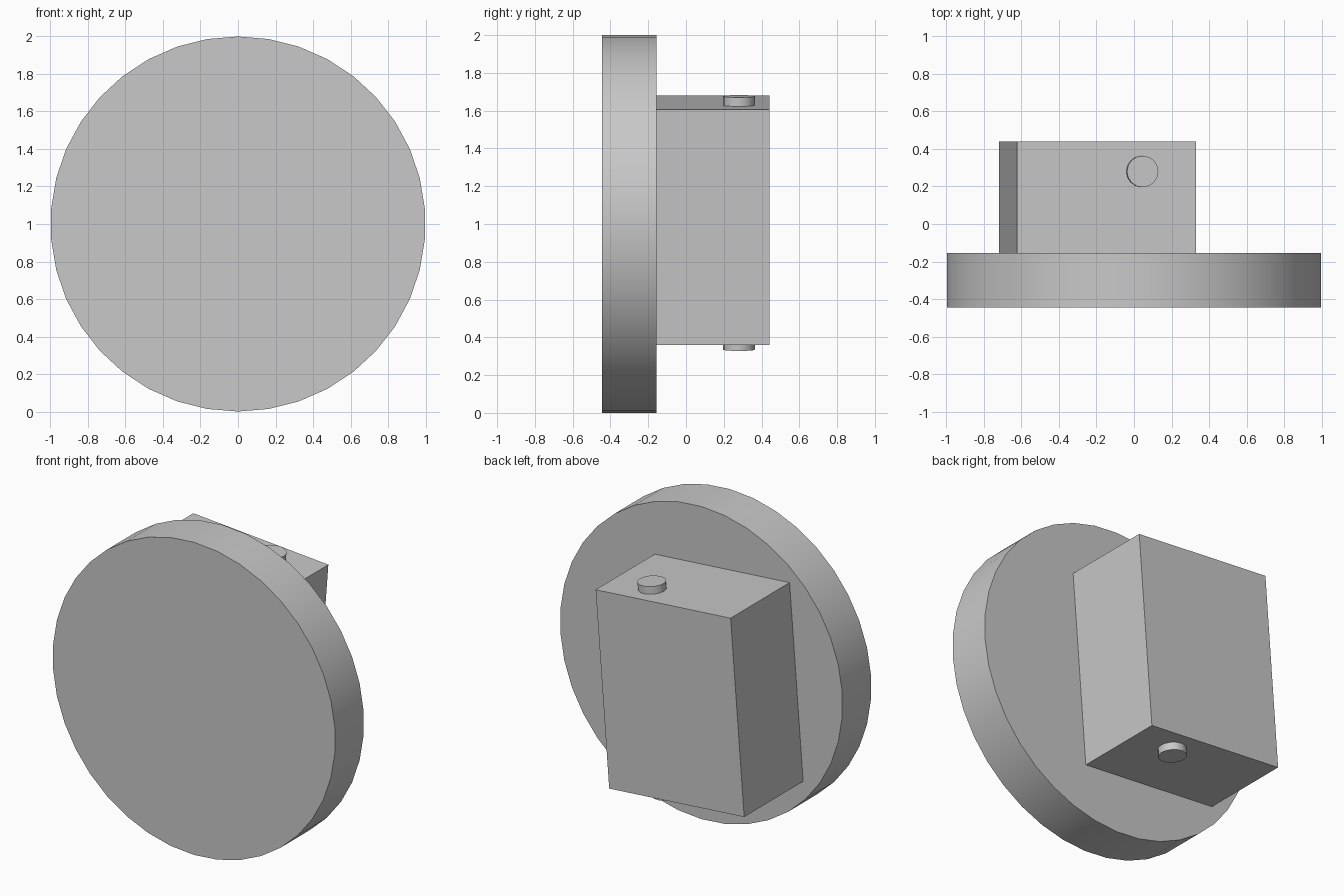
import bpy
import math
from mathutils import Matrix, Vector

cube = bpy.data.objects.get("Cube")
if cube:
    bpy.data.objects.remove(cube, do_unlink=True)

grey = bpy.data.materials.new("plain grey")
grey.use_nodes = True
colour = (0.58, 0.58, 0.58, 1)
grey.diffuse_color = colour
grey.node_tree.nodes["Principled BSDF"].inputs["Base Color"].default_value = colour

TILT = math.radians(4.4)
BOX_CENTRE = Vector((-0.195, 0.143, 1.02))
BOX_SIZE = Vector((0.958, 0.596, 1.25))
ROD_OFFSET = Vector((0.19, 0.137, 0))


def finish(name):
    obj = bpy.context.object
    obj.name = name
    obj.data.materials.append(grey)
    bpy.ops.object.transform_apply(location=False, rotation=True, scale=True)
    bpy.ops.object.shade_smooth_by_angle(angle=math.radians(30))
    return obj


# Large upright disc at the front
bpy.ops.mesh.primitive_cylinder_add(vertices=38, radius=1, depth=0.29,
                                    location=(0, -0.3, 1),
                                    rotation=(math.pi / 2, 0, 0))
finish("front_disc")

# Slightly tilted box behind the disc
bpy.ops.mesh.primitive_cube_add(size=1, location=BOX_CENTRE, rotation=(0, TILT, 0))
bpy.context.object.scale = BOX_SIZE
finish("rear_box")

# Rod through the box, showing as a short stud at top and bottom
rod_centre = BOX_CENTRE + Matrix.Rotation(TILT, 3, 'Y') @ ROD_OFFSET
bpy.ops.mesh.primitive_cylinder_add(vertices=16, radius=0.084, depth=1.346,
                                    location=rod_centre, rotation=(0, TILT, 0))
finish("through_rod")
